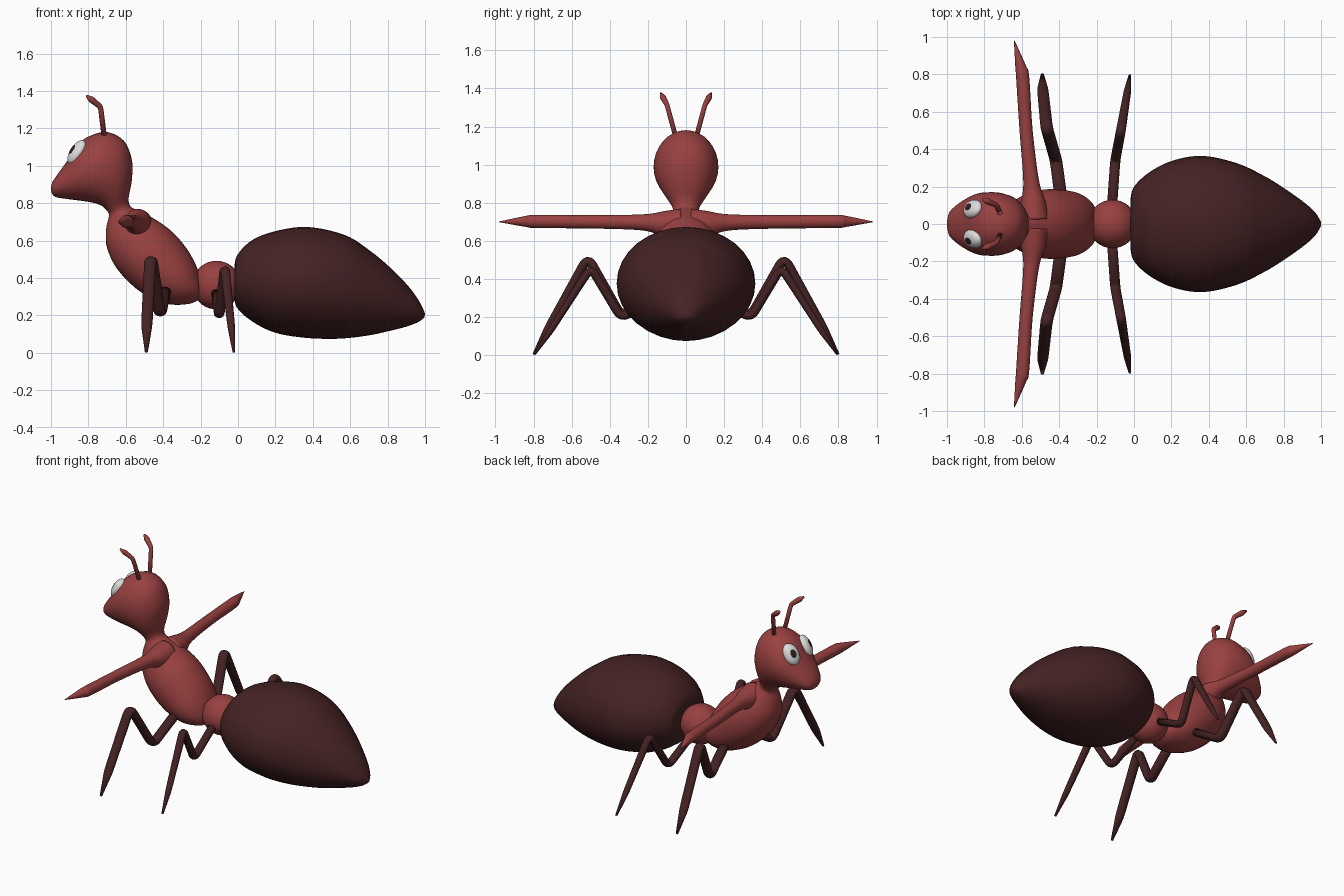
import bpy, bmesh, math
from mathutils import Vector, Matrix

if "Cube" in bpy.data.objects:
    bpy.data.objects.remove(bpy.data.objects["Cube"])


def material(name, rgb):
    m = bpy.data.materials.new(name)
    m.diffuse_color = (*rgb, 1)
    m.use_nodes = True
    m.node_tree.nodes["Principled BSDF"].inputs["Base Color"].default_value = m.diffuse_color
    return m


RED = material("red shell", (0.32, 0.052, 0.052))
DARK = material("dark brown shell", (0.060, 0.016, 0.017))
WHITE = material("eye white", (0.72, 0.72, 0.72))
PUPIL = material("pupil dark", (0.03, 0.012, 0.012))


def finish(name, bm, *mats):
    bmesh.ops.recalc_face_normals(bm, faces=bm.faces)
    for f in bm.faces:
        f.smooth = True
    me = bpy.data.meshes.new(name)
    bm.to_mesh(me)
    bm.free()
    for m in mats:
        me.materials.append(m)
    ob = bpy.data.objects.new(name, me)
    bpy.context.collection.objects.link(ob)
    return ob


def spline(rows, steps):
    """Catmull-Rom through rows of numbers."""
    rows = [Vector(r) for r in rows]
    out = []
    for i in range(len(rows) - 1):
        a, b, c, d = (rows[max(i - 1, 0)], rows[i], rows[i + 1],
                      rows[min(i + 2, len(rows) - 1)])
        for k in range(steps):
            t = k / steps
            out.append(0.5 * (2 * b + (c - a) * t + (2 * a - 5 * b + 4 * c - d) * t * t
                              + (3 * b - a - 3 * c + d) * t ** 3))
    return out + [rows[-1]]


def skin(name, rings, mat):
    """Bridge rings given as (centre, axis_a, axis_b)."""
    bm = bmesh.new()
    n = 32
    loops = [[bm.verts.new(c + a * math.cos(2 * math.pi * i / n) + b * math.sin(2 * math.pi * i / n))
              for i in range(n)] for c, a, b in rings]
    for p, q in zip(loops, loops[1:]):
        for i in range(n):
            j = (i + 1) % n
            bm.faces.new((p[i], p[j], q[j], q[i]))
    bm.faces.new(loops[0])
    bm.faces.new(loops[-1])
    return finish(name, bm, mat)


def body(name, sections, mat):
    """Sections: top x, top z, bottom x, bottom z, half width."""
    rings = []
    for tx, tz, bx, bz, w in spline(sections, 5):
        top, bot = Vector((tx, 0, tz)), Vector((bx, 0, bz))
        rings.append(((top + bot) / 2, (top - bot) / 2, Vector((0, max(w, 0.002), 0))))
    return skin(name, rings, mat)


def rounded(rows, cut=0.14):
    """Polyline whose corners are replaced by short curves."""
    rows = [Vector(r) for r in rows]
    out = [rows[0]]
    for a, c, b in zip(rows, rows[1:], rows[2:]):
        p, q = c.lerp(a, cut), c.lerp(b, cut)
        for k in range(7):
            t = k / 6
            out.append(p.lerp(c, t).lerp(c.lerp(q, t), t))
    return out + [rows[-1]]


def limb(name, path, mat, side, flat=1.0):
    """Tube along rows of x, y, z, radius; flat scales the y/z thickness."""
    pts = [Vector((p[0], p[1] * side, p[2])) for p in path]
    rings = []
    for i, c in enumerate(pts):
        t = (pts[min(i + 1, len(pts) - 1)] - pts[max(i - 1, 0)]).normalized()
        u = t.cross(Vector((1, 0, 0))).normalized()
        r = path[i][3]
        rings.append((c, u * r * flat, u.cross(t) * r))
    return skin(name, rings, mat)


# head, neck and thorax in one bent loft
body("head_and_thorax", [
    (-1.0, 0.885, -1.0, 0.865, 0.015), (-0.985, 0.925, -0.98, 0.835, 0.07),
    (-0.91, 1.03, -0.92, 0.823, 0.125), (-0.85, 1.118, -0.84, 0.813, 0.16),
    (-0.79, 1.16, -0.79, 0.805, 0.169), (-0.70, 1.18, -0.75, 0.795, 0.168),
    (-0.61, 1.133, -0.725, 0.783, 0.152), (-0.567, 1.03, -0.712, 0.772, 0.127),
    (-0.568, 0.92, -0.703, 0.762, 0.10), (-0.585, 0.825, -0.695, 0.75, 0.075),
    (-0.572, 0.78, -0.69, 0.73, 0.07), (-0.52, 0.755, -0.705, 0.66, 0.10),
    (-0.43, 0.705, -0.70, 0.56, 0.15), (-0.35, 0.645, -0.64, 0.44, 0.182),
    (-0.28, 0.565, -0.52, 0.325, 0.184), (-0.23, 0.48, -0.38, 0.262, 0.165),
    (-0.20, 0.40, -0.26, 0.262, 0.115), (-0.19, 0.35, -0.20, 0.29, 0.05)], RED)

# waist bead
bm = bmesh.new()
bmesh.ops.create_uvsphere(bm, u_segments=32, v_segments=20, radius=0.13)
bmesh.ops.translate(bm, verts=bm.verts, vec=(-0.115, 0, 0.362))
finish("waist", bm, RED)

# abdomen
body("abdomen", [
    (-0.02, 0.44, -0.02, 0.31, 0.10), (-0.005, 0.52, -0.005, 0.24, 0.19),
    (0.08, 0.605, 0.08, 0.165, 0.275), (0.22, 0.655, 0.20, 0.107, 0.34),
    (0.38, 0.672, 0.36, 0.08, 0.364), (0.57, 0.63, 0.53, 0.075, 0.325),
    (0.70, 0.55, 0.68, 0.09, 0.26), (0.82, 0.45, 0.79, 0.112, 0.19),
    (0.92, 0.345, 0.90, 0.14, 0.115), (0.975, 0.265, 0.965, 0.165, 0.06),
    (1.0, 0.21, 0.997, 0.19, 0.012)], DARK)

for side, label in ((1, "left"), (-1, "right")):
    # outstretched arms with pointed ends
    limb(f"{label}_arm", spline([
        (-0.54, 0.03, 0.685, 0.085), (-0.54, 0.12, 0.69, 0.066), (-0.55, 0.23, 0.697, 0.042),
        (-0.577, 0.5, 0.70, 0.035), (-0.595, 0.78, 0.702, 0.035), (-0.606, 0.84, 0.702, 0.029),
        (-0.64, 0.98, 0.70, 0.002)], 5), RED, side)

    # legs
    limb(f"{label}_front_leg", rounded([
        (-0.385, 0.10, 0.36, 0.034), (-0.417, 0.34, 0.205, 0.033),
        (-0.467, 0.515, 0.515, 0.033), (-0.488, 0.72, 0.145, 0.03), (-0.49, 0.80, 0.004, 0.008)]),
        DARK, side, 0.75)
    limb(f"{label}_back_leg", rounded([
        (-0.12, 0.06, 0.35, 0.027), (-0.10, 0.34, 0.195, 0.027),
        (-0.07, 0.50, 0.46, 0.026), (-0.035, 0.71, 0.13, 0.02), (-0.022, 0.795, 0.004, 0.007)]),
        DARK, side, 0.85)

    # antennae
    limb(f"{label}_antenna", rounded([
        (-0.712, 0.05, 1.13, 0.014), (-0.735, 0.10, 1.315, 0.014),
        (-0.785, 0.122, 1.355, 0.018), (-0.81, 0.132, 1.374, 0.006)]), RED, side, 0.9)

    # eyes: flattened balls whose pole faces are the pupil
    normal = Vector((-0.8, 0.38 * side, 0.5)).normalized()
    up = Vector((0.55, 0, 0.83))
    up = (up - normal * up.dot(normal)).normalized()
    bm = bmesh.new()
    bmesh.ops.create_uvsphere(bm, u_segments=28, v_segments=24, radius=1)
    for f in bm.faces:
        f.material_index = int(f.calc_center_median().z > math.cos(math.radians(22)))
    frame = Matrix((up.cross(normal), up, normal)).transposed().to_4x4()
    bm.transform(Matrix.Translation((-0.862, 0.08 * side, 1.072)) @ frame
                 @ Matrix.Diagonal((0.052, 0.073, 0.034, 1)))
    finish(f"{label}_eye", bm, WHITE, PUPIL)
